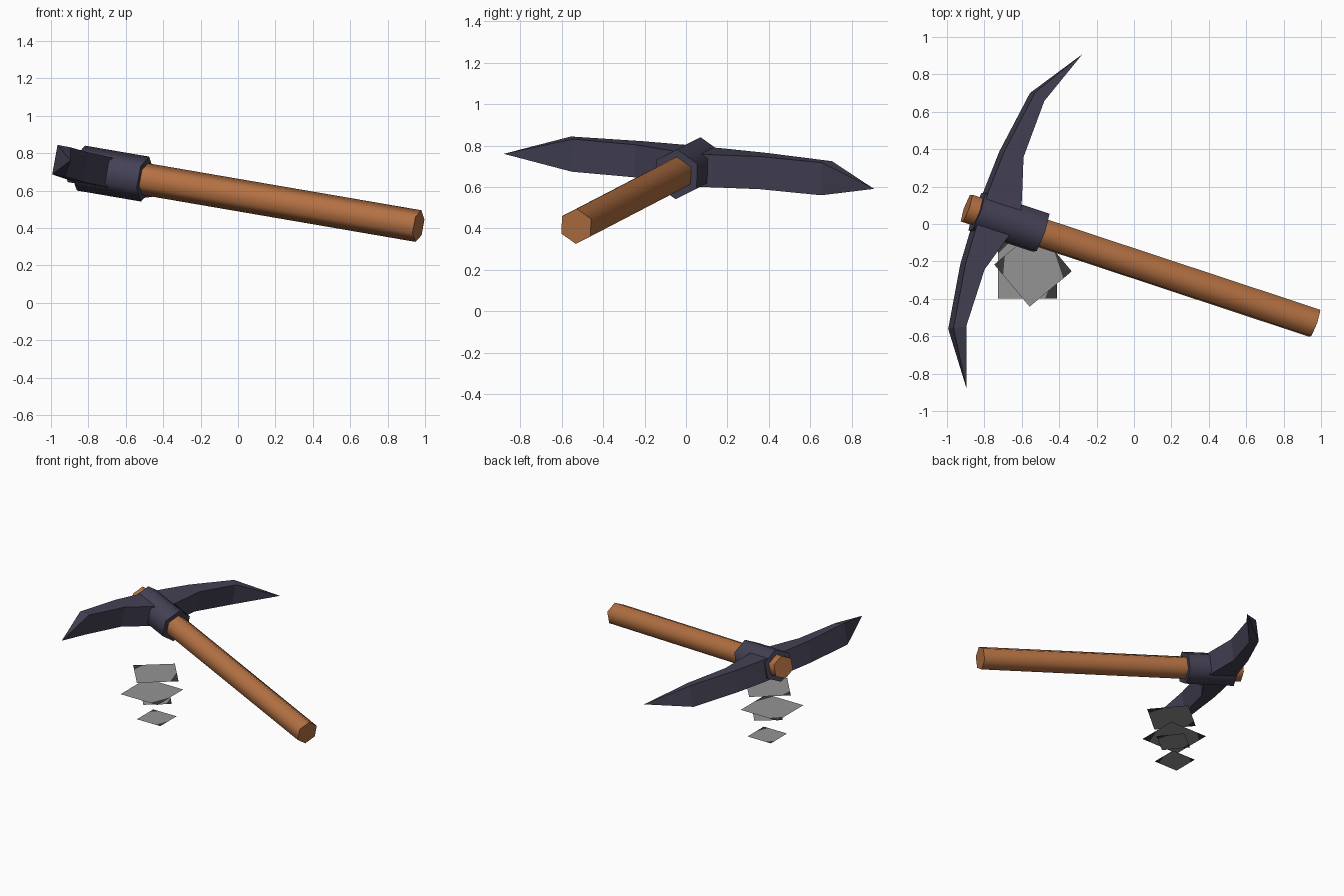
import bpy, bmesh, math
from mathutils import Vector, Matrix

if "Cube" in bpy.data.objects:
    bpy.data.objects.remove(bpy.data.objects["Cube"])


def material(name, srgb):
    m = bpy.data.materials.new(name)
    lin = [((c + 0.055) / 1.055) ** 2.4 if c > 0.04 else c / 12.92 for c in srgb]
    m.diffuse_color = (*lin, 1)
    m.use_nodes = True
    m.node_tree.nodes["Principled BSDF"].inputs["Base Color"].default_value = m.diffuse_color
    return m


wood = material("brown wood", (0.70, 0.44, 0.26))
iron = material("dark iron", (0.265, 0.255, 0.33))
stone = material("light grey", (0.58, 0.58, 0.58))
dark = material("dark grey", (0.23, 0.23, 0.23))

# Tilted frame of the tool: along the handle, along the blade, up
butt = Vector((-0.895, 0.085, 0.73))
along = Vector((0.937, -0.31, -0.161)).normalized()
side = Vector((0.326, 0.941, -0.089)).normalized()
up = along.cross(side).normalized()


def local(u, v, w):
    return butt + along * u + side * v + up * w


def finish(name, bm, mats, smooth=False):
    mesh = bpy.data.meshes.new(name)
    bm.to_mesh(mesh)
    bm.free()
    for m in mats:
        mesh.materials.append(m)
    ob = bpy.data.objects.new(name, mesh)
    bpy.context.collection.objects.link(ob)
    if smooth:
        bpy.ops.object.select_all(action='DESELECT')
        bpy.context.view_layer.objects.active = ob
        ob.select_set(True)
        bpy.ops.object.shade_smooth_by_angle(angle=math.radians(65))
    return ob


def hex_rod(name, u0, u1, radius, mat):
    """Six-sided rod along the handle direction, a corner facing up."""
    bm = bmesh.new()
    rings = []
    for u in (u0, u1):
        rings.append([bm.verts.new(local(u, radius * math.sin(k * math.pi / 3),
                                         radius * math.cos(k * math.pi / 3)))
                      for k in range(6)])
    for k in range(6):
        j = (k + 1) % 6
        bm.faces.new((rings[0][k], rings[0][j], rings[1][j], rings[1][k]))
    bm.faces.new(rings[0])
    bm.faces.new(rings[1])
    bmesh.ops.recalc_face_normals(bm, faces=bm.faces)
    return finish(name, bm, [mat], True)


# Handle and collar
hex_rod("handle", 0, 1.985, 0.086, wood)
hex_rod("collar", 0.059, 0.425, 0.122, iron)

# Curved pick blade: (distance from middle, outer edge, inner edge), then a point
sections = [(0.0, 0.07, 0.28), (0.10, 0.07, 0.255), (0.32, 0.08, 0.188), (0.67, 0.133, 0.195)]
tip_v, tip_u, half, shift = 0.95, 0.32, 0.08, 0.03
bm = bmesh.new()
rings = []
for s, rows in ((-1, sections[:0:-1]), (1, sections)):
    for v, a, b in rows:
        v_in = v - (0.03 if v > 0.5 else 0)
        rings.append([bm.verts.new(local(a, s * v + shift, -half)),
                      bm.verts.new(local(b, s * v_in + shift, -half)),
                      bm.verts.new(local(b, s * v_in + shift, half)),
                      bm.verts.new(local(a, s * v + shift, half))])
for r0, r1 in zip(rings, rings[1:]):
    for k in range(4):
        j = (k + 1) % 4
        bm.faces.new((r0[k], r0[j], r1[j], r1[k]))
for s, ring in ((-1, rings[0]), (1, rings[-1])):
    tip = bm.verts.new(local(tip_u, s * tip_v + shift, 0))
    for k in range(4):
        bm.faces.new((ring[k], ring[(k + 1) % 4], tip))
bmesh.ops.recalc_face_normals(bm, faces=bm.faces)
finish("pick_blade", bm, [iron])


def flake(name, x, y, z, half_size, degrees):
    """Flat square chip with two dark corners."""
    bm = bmesh.new()
    place = Matrix.Translation((x, y, z)) @ Matrix.Rotation(math.radians(degrees), 4, 'Z')

    def vert(px, py):
        return bm.verts.new(place @ Vector((px * half_size, py * half_size, 0)))

    c0, c1, c2, c3 = vert(-1, -1), vert(1, -1), vert(1, 1), vert(-1, 1)
    a, b = vert(0.6, -1), vert(1, 0)
    c, d = vert(-0.5, 1), vert(-1, 0.5)
    bm.faces.new((c0, a, b, c2, c, d))
    for tri in ((a, c1, b), (c, c3, d)):
        bm.faces.new(tri).material_index = 1
    finish(name, bm, [stone, dark])


# Stack of floating chips under the head
flake("chip_bottom", -0.55, -0.21, 0.0, 0.10, 0)
flake("chip_lower", -0.545, -0.22, 0.155, 0.10, 39)
flake("chip_upper", -0.57, -0.24, 0.207, 0.158, 0)
flake("chip_top", -0.54, -0.235, 0.357, 0.147, 40)
